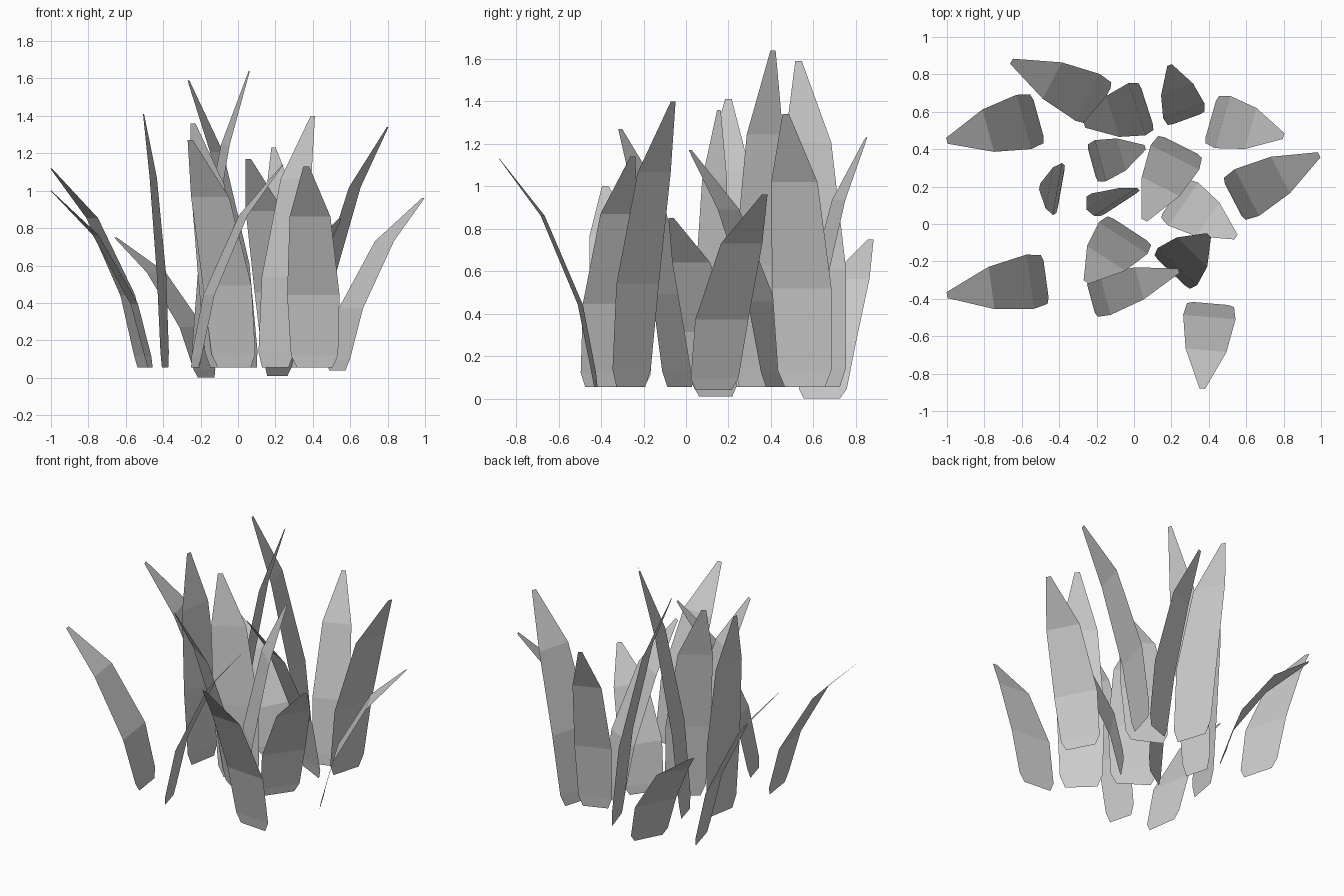
import bpy
from mathutils import Vector

# blade rows: (outward lean fraction, height fraction, width factor)
ROWS = [(0.0, 0.0, 0.68), (0.02, 0.06, 0.9), (0.16, 0.36, 1.0),
        (0.55, 0.75, 0.78), (1.0, 1.0, 0.11)]


def blade(name, base, half, tip, height, foot=0.055):
    """Flat bent leaf: base and tip in plan, half-width vector, tip height."""
    b, h, t = Vector(base), Vector(half), Vector(tip)
    verts = []
    for out, up, wide in ROWS:
        c = b.lerp(t, out)
        z = foot + (height - foot) * up
        for s in (-1, 1):
            p = c + h * (s * wide)
            verts.append((p.x, p.y, z))
    faces = [(2 * i, 2 * i + 1, 2 * i + 3, 2 * i + 2) for i in range(len(ROWS) - 1)]
    mesh = bpy.data.meshes.new(name)
    mesh.from_pydata(verts, [], faces)
    bpy.context.collection.objects.link(bpy.data.objects.new(name, mesh))


# outer leaves, left side
blade("leaf_left_back", (-0.51, 0.565), (0.04, -0.145), (-1.0, 0.445), 1.12)
blade("leaf_left_front", (-0.47, -0.295), (0.02, -0.145), (-1.0, -0.38), 1.0)
blade("leaf_left_low", (-0.17, 0.64), (0.065, 0.125), (-0.655, 0.87), 0.75, 0.0)
blade("leaf_left_upright", (-0.39, 0.185), (0.025, 0.14), (-0.505, 0.2), 1.41)

# outer leaves, back and right side
blade("leaf_back_tall", (0.07, 0.63), (-0.045, 0.14), (-0.265, 0.53), 1.59)
blade("leaf_back", (0.28, 0.56), (0.11, 0.04), (0.19, 0.85), 1.23)
blade("leaf_right_back", (0.41, 0.56), (0.04, 0.14), (0.8, 0.47), 1.34)
blade("leaf_right", (0.53, 0.13), (-0.065, 0.125), (0.99, 0.37), 0.96, 0.04)

# inner leaves
blade("leaf_inner_tall", (-0.225, 0.325), (-0.03, 0.11), (0.06, 0.41), 1.64)
blade("leaf_inner_upright", (-0.07, 0.11), (0.115, 0.075), (-0.24, 0.155), 1.36)
blade("leaf_inner_left", (-0.02, -0.03), (0.13, -0.085), (-0.255, -0.31), 1.27)
blade("leaf_inner_back", (0.25, 0.42), (0.13, -0.065), (0.055, 0.02), 1.17)
blade("leaf_inner_low", (0.21, 0.14), (0.08, 0.115), (0.545, -0.07), 0.85, 0.01)

# front leaves
blade("leaf_front_tall", (0.2, -0.26), (0.105, -0.1), (0.4, -0.06), 1.40)
blade("leaf_front", (0.41, -0.425), (0.14, -0.012), (0.365, -0.88), 1.13)
blade("leaf_front_left", (-0.23, -0.4), (-0.03, 0.11), (0.24, -0.25), 1.14)
